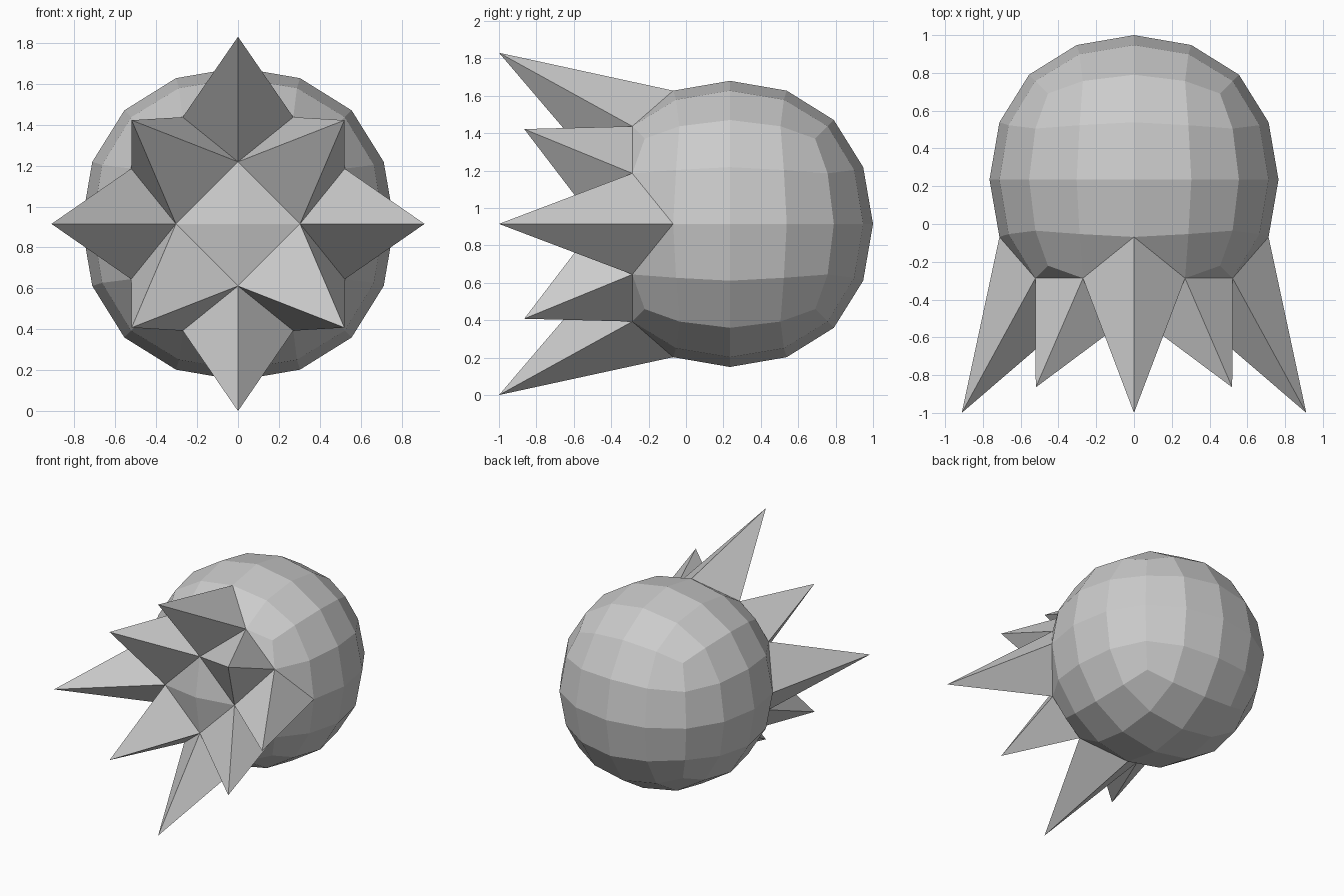
import bpy
import bmesh
from mathutils import Vector

RADIUS = 0.765
CENTRE = Vector((0, 0.235, 0.915))

old = bpy.data.objects.get("Cube")
if old:
    bpy.data.objects.remove(old, do_unlink=True)

# Plain grey surface
grey = bpy.data.materials.new("plain_grey")
grey.use_nodes = True
colour = (0.6, 0.6, 0.6, 1)
grey.diffuse_color = colour
grey.node_tree.nodes["Principled BSDF"].inputs["Base Color"].default_value = colour

# Round body: a cube smoothed twice, kept flat shaded
bpy.ops.mesh.primitive_cube_add(size=2)
body = bpy.context.object
body.name = "spiked_ball"
smooth = body.modifiers.new("round", 'SUBSURF')
smooth.levels = 2
bpy.ops.object.modifier_apply(modifier=smooth.name)

bm = bmesh.new()
bm.from_mesh(body.data)
reach = max(v.co.x for v in bm.verts)
bmesh.ops.scale(bm, vec=Vector((1, 1, 1)) * (RADIUS / reach), verts=bm.verts)


def sign(value):
    return 0 if abs(value) < 0.01 else (1 if value > 0 else -1)


# Choose the front vertices to pull out: four on the rim, four on the diagonals
tips = []
for v in bm.verts:
    x, y, z = v.co
    sx, sz = sign(x), sign(z)
    on_axis = (sx == 0) != (sz == 0)
    if y < 0 and on_axis and abs(abs(x) + abs(z) + y) < 0.02:
        tips.append((v, Vector((sx * 0.912, -1.235, sz * 0.915))))
    elif y < -0.55 and sx and sz and abs(abs(x) - abs(z)) < 0.02:
        tips.append((v, Vector((sx * 0.52, -1.1, sz * 0.507))))

# Crease each spike's diamond base between neighbouring corners, then pull its tip
for v, target in tips:
    for face in list(v.link_faces):
        if len(face.verts) == 4:
            loop = next(l for l in face.loops if l.vert == v)
            bmesh.utils.face_split(face, loop.link_loop_prev.vert, loop.link_loop_next.vert)
    v.co = target

bmesh.ops.translate(bm, vec=CENTRE, verts=bm.verts)
for face in bm.faces:
    face.smooth = False
bm.normal_update()
bm.to_mesh(body.data)
bm.free()
body.data.materials.append(grey)
